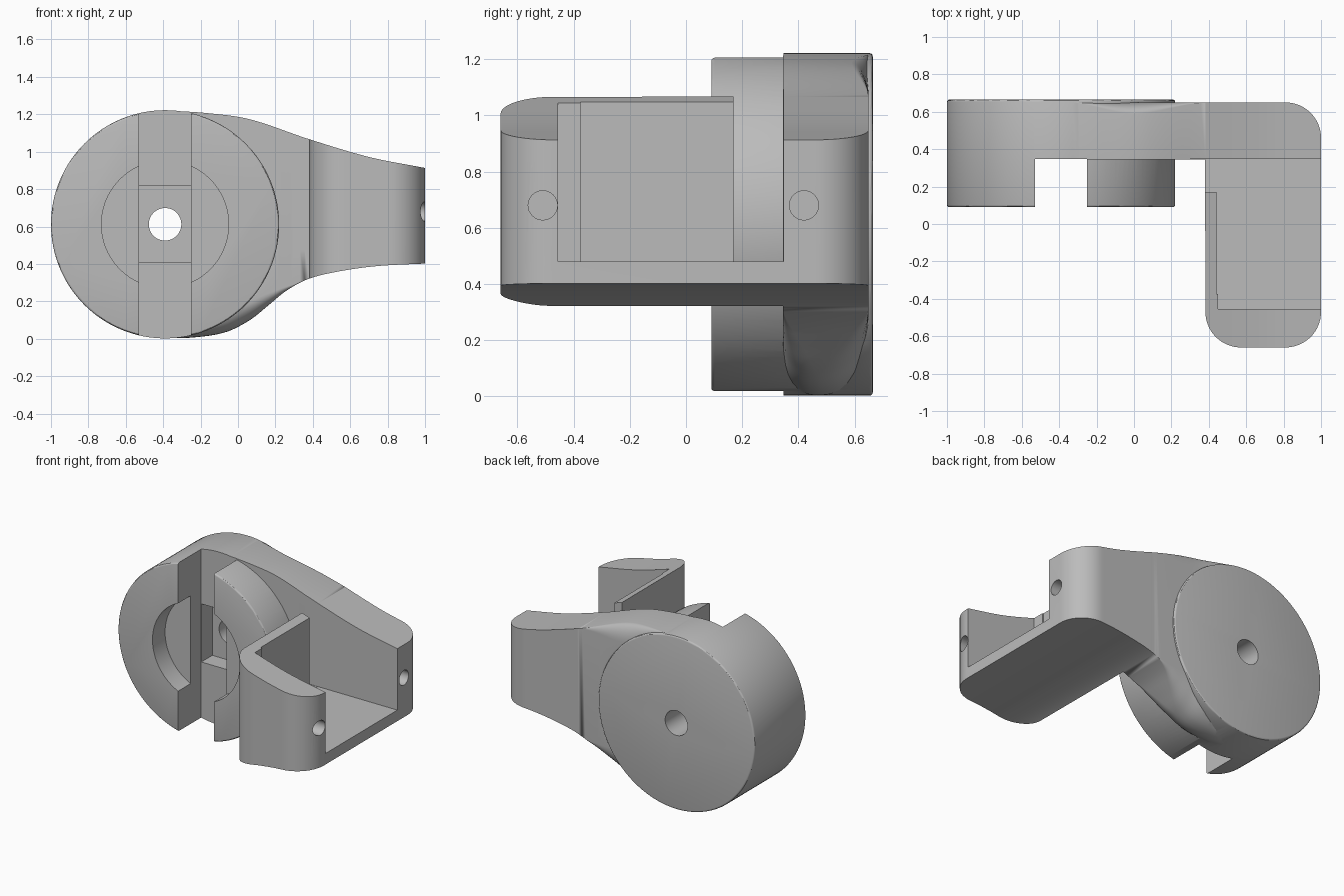
import bpy, bmesh, math
from mathutils import Matrix

if "Cube" in bpy.data.objects:
    bpy.data.objects.remove(bpy.data.objects["Cube"], do_unlink=True)

grey = bpy.data.materials.new("plain grey")
grey.use_nodes = True
grey.diffuse_color = (0.5, 0.5, 0.5, 1)
grey.node_tree.nodes["Principled BSDF"].inputs["Base Color"].default_value = (0.5, 0.5, 0.5, 1)

CX, CZ, R = -0.39, 0.612, 0.61      # disc centre and radius
FRONT, BACK, CORNER = 0.345, 0.65, 0.19


def finish(name, bm):
    bmesh.ops.recalc_face_normals(bm, faces=bm.faces)
    mesh = bpy.data.meshes.new(name)
    bm.to_mesh(mesh)
    bm.free()
    mesh.materials.append(grey)
    ob = bpy.data.objects.new(name, mesh)
    bpy.context.collection.objects.link(ob)
    return ob


def cylinder(name, x, y, z, r, length, axis, segments=48, rim=0):
    bm = bmesh.new()
    turn = Matrix.Rotation(math.pi / 2, 4, "X" if axis == "y" else "Y")
    bmesh.ops.create_cone(bm, cap_ends=True, segments=segments, radius1=r, radius2=r,
                          depth=length, matrix=Matrix.Translation((x, y, z)) @ turn)
    if rim:
        edges = [e for e in bm.edges if any(len(f.verts) > 4 for f in e.link_faces)]
        bmesh.ops.bevel(bm, geom=edges, offset=rim, segments=3, profile=0.5, affect="EDGES")
    return finish(name, bm)


def box(name, xs, ys, zs):
    bm = bmesh.new()
    bmesh.ops.create_cube(bm, size=1)
    for v in bm.verts:
        v.co = [(a + b) / 2 + c * (b - a) for (a, b), c in zip((xs, ys, zs), v.co)]
    return finish(name, bm)


def combine(target, other, operation):
    mod = target.modifiers.new("join", "BOOLEAN")
    mod.operation, mod.object, mod.solver = operation, other, "EXACT"
    bpy.context.view_layer.objects.active = target
    bpy.ops.object.modifier_apply(modifier=mod.name)
    bpy.data.objects.remove(other, do_unlink=True)


def curve(points, x):
    """Smooth height through the given points."""
    i = max(k for k in range(len(points) - 1) if points[k][0] <= x or k == 0)

    def slope(k):
        a, b = points[max(k - 1, 0)], points[min(k + 1, len(points) - 1)]
        return (b[1] - a[1]) / (b[0] - a[0])
    (xa, za), (xb, zb) = points[i], points[i + 1]
    w = xb - xa
    t = (x - xa) / w
    return ((2*t**3 - 3*t**2 + 1) * za + (t**3 - 2*t**2 + t) * w * slope(i)
            + (3*t**2 - 2*t**3) * zb + (t**3 - t**2) * w * slope(i + 1))


def fade(t):
    t = min(max(t, 0), 1)
    return t * t * (3 - 2 * t)


def inset(d):
    """Setback of a rounded plan corner at distance d from its end."""
    d = min(max(d, 0), CORNER)
    return CORNER - math.sqrt(CORNER**2 - (CORNER - d)**2)


top = [(CX, 1.22), (-0.17, 1.207), (0.064, 1.173), (0.38, 1.067), (0.7, 0.972), (1, 0.913)]
bottom = [(CX, 0.004), (-0.25, 0.006), (-0.07, 0.034), (0.064, 0.1), (0.17, 0.185),
          (0.26, 0.258), (0.38, 0.321), (0.55, 0.362), (0.75, 0.389), (1, 0.402)]


def section(x):
    """Cross-section of the arm, widening into the holder block."""
    y0, y1 = FRONT, BACK - inset(1 - x)
    if x > 0.381:
        y0 = -0.66 + inset(min(x - 0.382, 1 - x))
    z0, z1 = curve(bottom, x), curve(top, x)
    low = fade((0.36 - x) / 0.36)
    high = fade((0.4 - x) / 0.4) * fade((x + 0.35) / 0.35)
    corners = [(y0, z0, 1, 1, 0.12 * low, 0.11 * low, 180),
               (y1, z0, -1, 1, 0.17 * low, 0.19 * low, 270),
               (y1, z1, -1, -1, 0.06 * high, 0.12 * high, 0)]
    pts = []
    for y, z, sy, sz, ry, rz, start in corners:
        for k in range(9):
            a = math.radians(start + 90 * k / 8)
            pts.append((x, y + sy * ry + ry * math.cos(a), z + sz * rz + rz * math.sin(a)))
    return pts + [(x, y0, z1)]


# Arm and holder block in one loft
xs = [CX + (0.38 - CX) * i / 32 for i in range(33)]
xs += [0.691 - 0.309 * math.cos(math.pi * i / 40) for i in range(41)]
bm = bmesh.new()
rings = [[bm.verts.new(p) for p in section(x)] for x in xs]
for a, b in zip(rings, rings[1:]):
    for i in range(len(a)):
        j = (i + 1) % len(a)
        bm.faces.new((a[i], a[j], b[j], b[i]))
bm.faces.new(rings[0])
bm.faces.new(rings[-1])
bmesh.ops.remove_doubles(bm, verts=bm.verts, dist=0.0003)
body = finish("pivot_arm_bracket", bm)

# Pivot disc
combine(body, cylinder("disc", CX, 0.3775, CZ, R, 0.575, "y", 128, 0.012), "UNION")

cuts = [
    # Slot, round recess, square pocket and axle hole in the disc
    box("slot", (-0.53, -0.25), (-0.1, 0.347), (-0.2, 1.5)),
    cylinder("recess", CX, 0.1, CZ, 0.34, 0.26, "y", 96),
    box("pocket", (-0.529, -0.251), (0.3, 0.47), (0.41, 0.82)),
    cylinder("axle_hole", CX, 0.4, CZ, 0.087, 2, "y"),
    # Open bay in the holder, thinner wall and side gap
    box("bay", (0.45, 1.2), (-0.455, 0.347), (0.48, 1.4)),
    box("wall_step", (0.44, 0.6), (-0.375, 0.347), (0.48, 1.4)),
    box("gap", (0.3, 0.6), (0.17, 0.347), (0.48, 1.4)),
    # Screw holes in the open end
    cylinder("front_screw_hole", 1, -0.51, 0.68, 0.052, 0.7, "x", 32),
    cylinder("back_screw_hole", 1, 0.42, 0.68, 0.052, 0.7, "x", 32),
]
for cutter in cuts:
    combine(body, cutter, "DIFFERENCE")

bpy.ops.object.select_all(action="DESELECT")
body.select_set(True)
bpy.context.view_layer.objects.active = body
bpy.ops.object.shade_smooth_by_angle(angle=math.radians(30))
